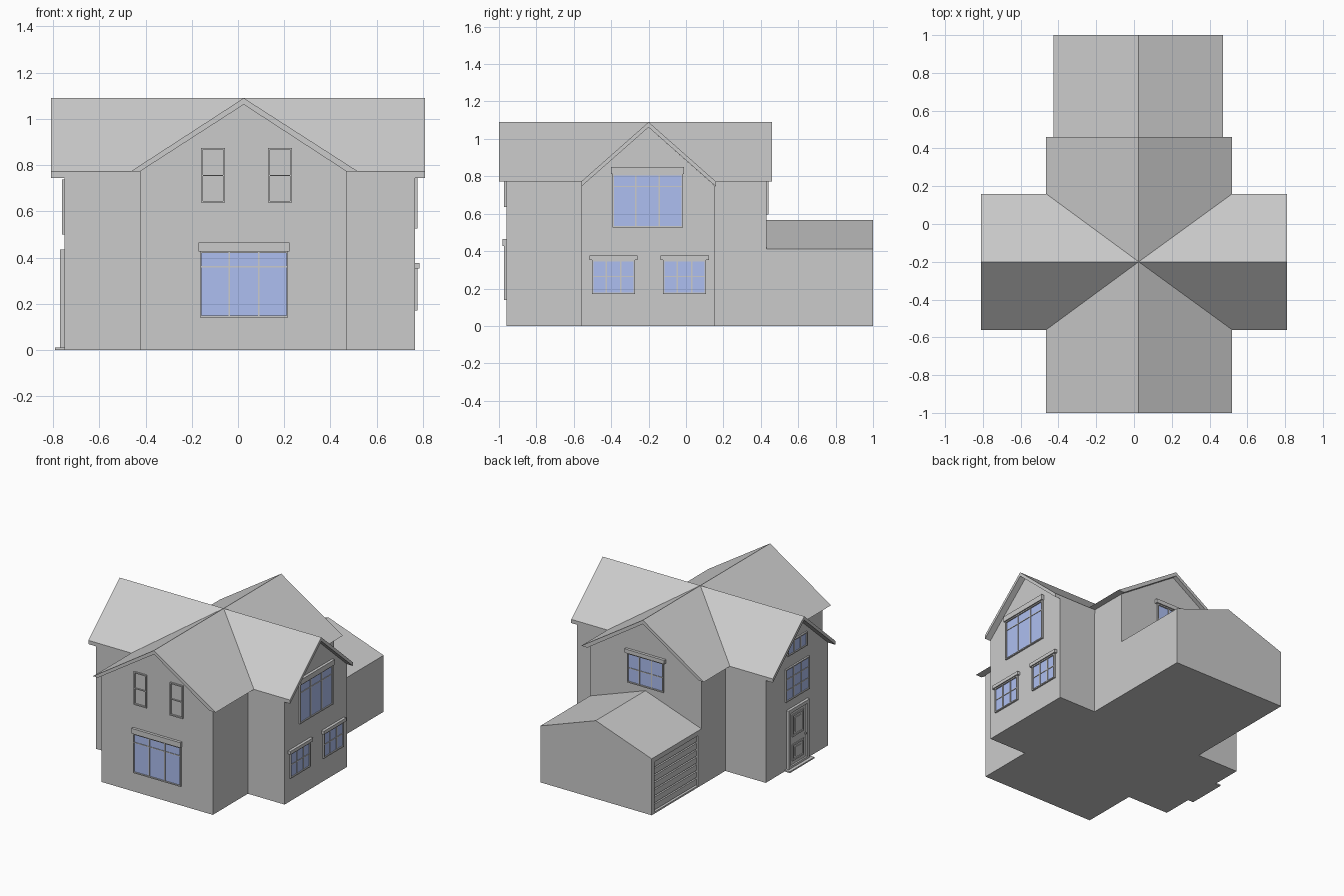
import bpy, bmesh

if "Cube" in bpy.data.objects:
    bpy.data.objects.remove(bpy.data.objects["Cube"])

glass_mat = bpy.data.materials.new("glass_blue")
glass_mat.diffuse_color = (0.42, 0.52, 0.88, 1)
glass_mat.use_nodes = True
glass_mat.node_tree.nodes["Principled BSDF"].inputs["Base Color"].default_value = glass_mat.diffuse_color


def finish(name, bm, mat=None):
    bmesh.ops.recalc_face_normals(bm, faces=bm.faces)
    me = bpy.data.meshes.new(name)
    bm.to_mesh(me)
    bm.free()
    ob = bpy.data.objects.new(name, me)
    bpy.context.collection.objects.link(ob)
    if mat:
        me.materials.append(mat)
    return ob


def prism(name, profile, axis, a, b):
    """Extrude a (u, z) profile along x or y from a to b."""
    bm = bmesh.new()
    place = (lambda u, t, z: (u, t, z)) if axis == 'y' else (lambda u, t, z: (t, u, z))
    face = bm.faces.new([bm.verts.new(place(u, a, z)) for u, z in profile])
    new = bmesh.ops.extrude_face_region(bm, geom=[face])['geom']
    shift = (0, b - a, 0) if axis == 'y' else (b - a, 0, 0)
    bmesh.ops.translate(bm, vec=shift, verts=[g for g in new if isinstance(g, bmesh.types.BMVert)])
    return finish(name, bm)


# Wall planes that the openings are fixed to: axis, position, outward sign
WALLS = {'front': ('y', -0.96, -1), 'back': ('y', 0.43, 1),
         'left': ('x', -0.75, -1), 'right': ('x', 0.765, 1),
         'garage': ('x', -0.425, -1)}


def boxes(name, wall, items, mat=None):
    """Boxes (u0, u1, z0, z1, d0, d1) on a wall; d is the distance outward."""
    axis, pos, s = WALLS[wall]
    bm = bmesh.new()
    for u0, u1, z0, z1, d0, d1 in items:
        u, z, t = (u0 + u1) / 2, (z0 + z1) / 2, pos + s * (d0 + d1) / 2
        w, h, d = u1 - u0, z1 - z0, abs(d1 - d0)
        loc, size = ((u, t, z), (w, d, h)) if axis == 'y' else ((t, u, z), (d, w, h))
        vs = bmesh.ops.create_cube(bm, size=1)['verts']
        bmesh.ops.scale(bm, vec=size, verts=vs)
        bmesh.ops.translate(bm, vec=loc, verts=vs)
    return finish(name, bm, mat)


def border(u0, u1, z0, z1, t, d0, d1):
    return [(u0, u0 + t, z0, z1, d0, d1), (u1 - t, u1, z0, z1, d0, d1),
            (u0 + t, u1 - t, z0, z0 + t, d0, d1), (u0 + t, u1 - t, z1 - t, z1, d0, d1)]


def window(name, wall, u0, u1, z0, z1, cols=3, rows=(), lintel=0, over=0.01, glass=True, t=0.008):
    parts = border(u0, u1, z0, z1, t, 0, 0.012)
    for i in range(1, cols):
        u = u0 + (u1 - u0) * i / cols
        parts.append((u - 0.004, u + 0.004, z0 + t, z1 - t, 0, 0.009))
    for z in rows:
        parts.append((u0 + t, u1 - t, z - 0.003, z + 0.003, 0, 0.008))
    if lintel:
        parts.append((u0 - over, u1 + over, z1, z1 + lintel, 0, 0.02))
    boxes(name + "_frame", wall, parts)
    if glass:
        boxes(name + "_glass", wall, [(u0 + t, u1 - t, z0 + t, z1 - t, 0, 0.004)], glass_mat)


# Walls of the long wing and the cross wing
prism("main_walls", [(-0.425, 0), (0.47, 0), (0.47, 0.772), (0.025, 1.062), (-0.425, 0.772)],
      'y', -0.96, 0.43)
prism("cross_walls", [(-0.558, 0), (0.156, 0), (0.156, 0.748), (-0.2, 1.062), (-0.558, 0.748)],
      'x', -0.75, 0.765)

# Gable roofs crossing at one ridge height
prism("main_roof", [(-0.465, 0.772), (0.025, 1.09), (0.52, 0.772), (0.47, 0.772),
                    (0.025, 1.062), (-0.425, 0.772)], 'y', -1.0, 0.46)
prism("cross_roof", [(-0.56, 0.772), (-0.2, 1.09), (0.16, 0.772), (0.16, 0.745),
                     (-0.2, 1.062), (-0.56, 0.745)], 'x', -0.81, 0.81)

# Garage with a recessed door opening
garage = prism("garage", [(-0.425, 0), (0.47, 0), (0.47, 0.41), (0.025, 0.567), (-0.425, 0.41)],
               'y', 0.42, 1.0)
cutter = boxes("garage_door_cutter", 'garage', [(0.47, 0.97, 0.012, 0.375, -0.025, 0.05)])
cutter.hide_render = True
mod = garage.modifiers.new("opening", 'BOOLEAN')
mod.operation, mod.object, mod.solver = 'DIFFERENCE', cutter, 'EXACT'
bpy.context.view_layer.objects.active = garage
bpy.ops.object.modifier_apply(modifier=mod.name)
bpy.data.objects.remove(cutter)
pitch = 0.363 / 7
boxes("garage_door_slats", 'garage',
      [(0.471, 0.969, 0.012 + i * pitch + 0.005, 0.012 + (i + 1) * pitch - 0.005, -0.026, -0.012)
       for i in range(7)])

# Front windows
window("front_lower_window", 'front', -0.165, 0.217, 0.14, 0.427, 3, (0.36,), lintel=0.038, over=0.006)
for side, u in (("left", -0.16), ("right", 0.13)):
    window("front_upper_%s_window" % side, 'front', u, u + 0.103, 0.637, 0.875, 1, (0.755,), glass=False)

# Right windows
window("right_upper_window", 'right', -0.394, -0.016, 0.525, 0.812, 3, (0.745,), lintel=0.038, over=0.006)
for side, u in (("front", -0.502), ("back", -0.122)):
    window("right_lower_%s_window" % side, 'right', u, u + 0.229, 0.17, 0.352, 3, (0.265,),
           lintel=0.024, over=0.015)

# Back window above the garage
window("back_window", 'back', -0.125, 0.165, 0.595, 0.81, 3, (0.70,), lintel=0.028, over=0.015)

# Left windows
window("left_window", 'left', -0.335, -0.065, 0.50, 0.738, 3, (0.58, 0.66))
window("attic_window", 'left', -0.31, -0.085, 0.825, 0.925, 3)

# Panelled front door with surround, knob and step
door = border(-0.32, -0.08, 0.0, 0.435, 0.025, 0, 0.02)
door.append((-0.296, -0.104, 0.02, 0.412, 0, 0.008))
for z0, z1 in ((0.05, 0.17), (0.225, 0.385)):
    door += border(-0.265, -0.135, z0, z1, 0.012, 0.008, 0.014)
    door.append((-0.235, -0.165, z0 + 0.03, z1 - 0.03, 0.008, 0.013))
door.append((-0.286, -0.276, 0.193, 0.203, 0.008, 0.02))
boxes("entrance_door", 'left', door)
boxes("door_step", 'left', [(-0.34, -0.06, 0, 0.01, 0, 0.043)])
